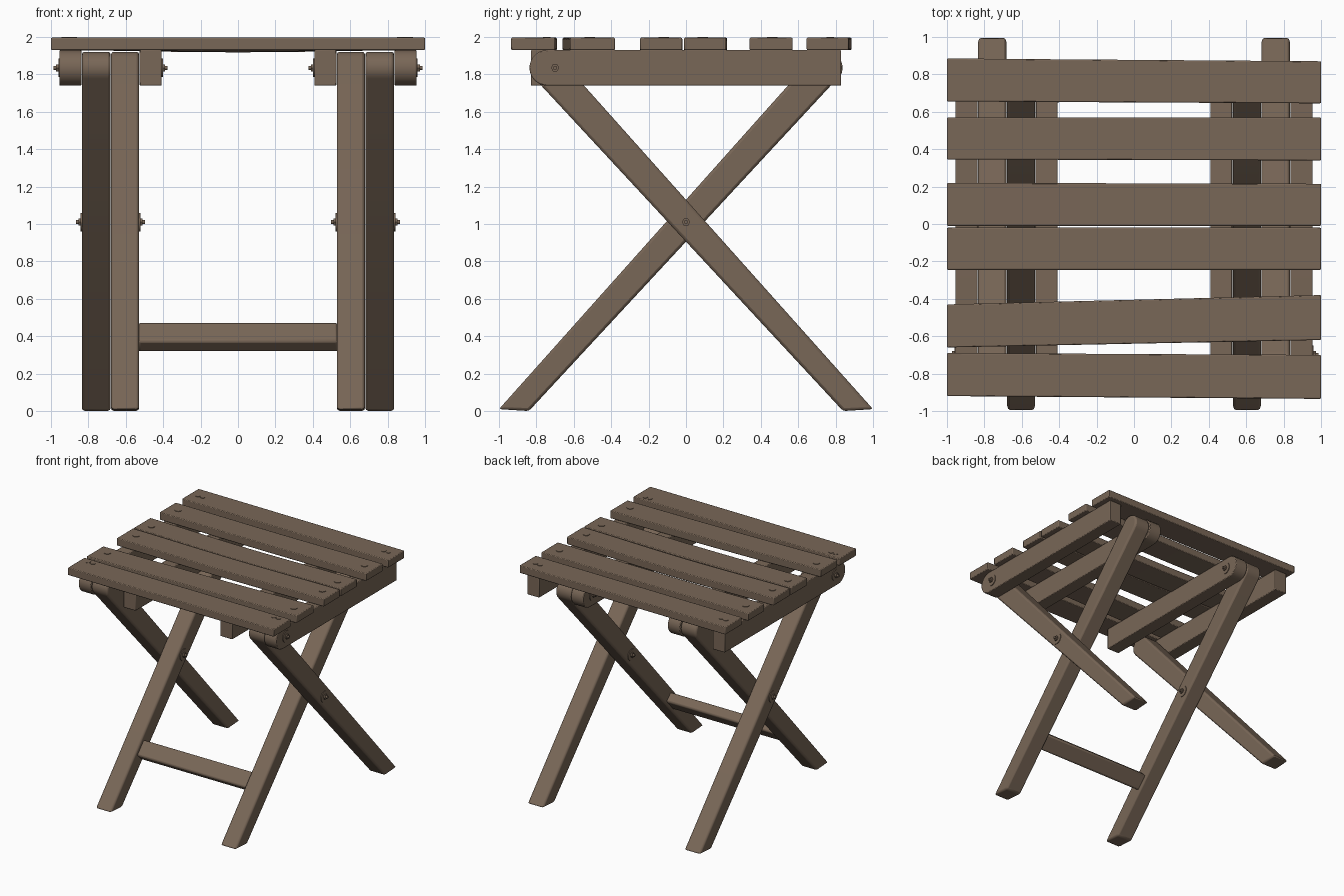
import bpy, bmesh, math
from mathutils import Matrix

if "Cube" in bpy.data.objects:
    bpy.data.objects.remove(bpy.data.objects["Cube"])

wood = bpy.data.materials.new("brown_wood")
wood.diffuse_color = (0.19, 0.135, 0.095, 1)
wood.use_nodes = True
wood.node_tree.nodes["Principled BSDF"].inputs["Base Color"].default_value = wood.diffuse_color


def finish(bm, name, bevel=0.0):
    bmesh.ops.recalc_face_normals(bm, faces=bm.faces[:])
    me = bpy.data.meshes.new(name)
    bm.to_mesh(me)
    bm.free()
    me.materials.append(wood)
    ob = bpy.data.objects.new(name, me)
    bpy.context.collection.objects.link(ob)
    if bevel:
        m = ob.modifiers.new("bevel", 'BEVEL')
        m.width, m.segments, m.limit_method = bevel, 2, 'ANGLE'
        m.angle_limit = math.radians(35)
    bpy.ops.object.select_all(action='DESELECT')
    ob.select_set(True)
    bpy.context.view_layer.objects.active = ob
    bpy.ops.object.shade_smooth_by_angle(angle=math.radians(32))
    return ob


def prism(name, pts, x0, x1, bevel=0.01):
    """Extrude a (y, z) outline from x0 to x1."""
    bm = bmesh.new()
    a = [bm.verts.new((x0, y, z)) for y, z in pts]
    b = [bm.verts.new((x1, y, z)) for y, z in pts]
    bm.faces.new(a)
    bm.faces.new(b)
    n = len(pts)
    for i in range(n):
        j = (i + 1) % n
        bm.faces.new((a[i], a[j], b[j], b[i]))
    return finish(bm, name, bevel)


def arc(cy, cz, r, a0, a1, n=14):
    return [(cy + r * math.cos(math.radians(a0 + (a1 - a0) * i / n)),
             cz + r * math.sin(math.radians(a0 + (a1 - a0) * i / n))) for i in range(n + 1)]


def flip(pts):
    return [(-y, z) for y, z in pts]


def disc(bm, x, y, z, r, depth, seg, axis='X'):
    rot = Matrix.Rotation(math.pi / 2, 4, 'Y') if axis == 'X' else Matrix()
    bmesh.ops.create_cone(bm, cap_ends=True, segments=seg, radius1=r, radius2=r, depth=depth,
                          matrix=Matrix.Translation((x, y, z)) @ rot)


def bolt(name, x, y, z, out):
    """Washer, nut and threaded tip standing out from surface x."""
    bm = bmesh.new()
    disc(bm, x + out * 0.002, y, z, 0.05, 0.008, 24)
    disc(bm, x + out * 0.010, y, z, 0.022, 0.014, 6)
    disc(bm, x + out * 0.014, y, z, 0.011, 0.036, 12)
    finish(bm, name)


# Outlines: leg with rounded top at the front and foot at the back; rail rounded at its pivot end
leg = [(1.0, 0.01), (0.84, 0.0)] + arc(-0.745, 1.835, 0.086, 222, 42)
rail = [(0.83, 1.93), (0.83, 1.74)] + arc(-0.742, 1.835, 0.095, 270, 90)

for s, side in ((-1, "left"), (1, "right")):
    # Crossed legs
    prism(side + "_outer_leg", leg, s * 0.681, s * 0.835, 0.015)
    prism(side + "_inner_leg", flip(leg), s * 0.528, s * 0.679, 0.015)
    # Rails under the seat
    prism(side + "_outer_rail", rail, s * 0.837, s * 0.955, 0.006)
    prism(side + "_inner_rail", flip(rail), s * 0.408, s * 0.526, 0.006)
    # Pivot bolts
    bolt(side + "_outer_rail_bolt", s * 0.955, -0.70, 1.835, s)
    bolt(side + "_inner_rail_bolt", s * 0.408, 0.70, 1.835, -s)
    bolt(side + "_outer_centre_bolt", s * 0.835, 0, 1.01, s)
    bolt(side + "_inner_centre_bolt", s * 0.528, 0, 1.01, -s)

# Stretcher between the inner legs, lying along them
uy, uz = 0.673, 0.74
cy, cz = -0.56, 0.395
corners = [(cy + a * 0.07 * uy - b * 0.044 * uz, cz + a * 0.07 * uz + b * 0.044 * uy)
           for a, b in ((1, 1), (1, -1), (-1, -1), (-1, 1))]
prism("stretcher", corners, -0.535, 0.535, 0.015)

# Seat slats: y range at left end, y range at right end, sag at the middle
slats = [
    (0.655, 0.885, 0.645, 0.87, 0.0),
    (0.345, 0.57, 0.34, 0.57, 0.004),
    (-0.01, 0.22, -0.01, 0.215, 0.012),
    (-0.245, -0.02, -0.245, -0.02, 0.008),
    (-0.66, -0.43, -0.62, -0.38, 0.004),
    (-0.92, -0.69, -0.935, -0.70, 0.0),
]
for k, (l0, l1, r0, r1, sag) in enumerate(slats):
    bm = bmesh.new()
    rings, n = [], 12
    for i in range(n + 1):
        t = i / n
        x = -1 + 2 * t
        y0, y1 = l0 + (r0 - l0) * t, l1 + (r1 - l1) * t
        d = sag * (1 - x * x) ** 2
        rings.append([bm.verts.new((x, y, z - d)) for y, z in
                      ((y0, 1.93), (y1, 1.93), (y1, 1.996), (y0, 1.996))])
    for a, b in zip(rings, rings[1:]):
        for j in range(4):
            bm.faces.new((a[j], a[(j + 1) % 4], b[(j + 1) % 4], b[j]))
    bm.faces.new(rings[0])
    bm.faces.new(rings[-1])
    finish(bm, "slat_%d" % (k + 1), 0.006)

# Screw heads: pairs on the end slats, singles on the others
bm = bmesh.new()
for y in (0.46, 0.09, -0.12, -0.515):
    for x in (-0.9, 0.9):
        disc(bm, x, y, 1.996, 0.028, 0.008, 20, 'Z')
for y in (0.77, -0.745):
    for x in (-0.925, -0.88, 0.87, 0.915):
        disc(bm, x, y, 1.996, 0.02, 0.008, 16, 'Z')
finish(bm, "screw_heads")
